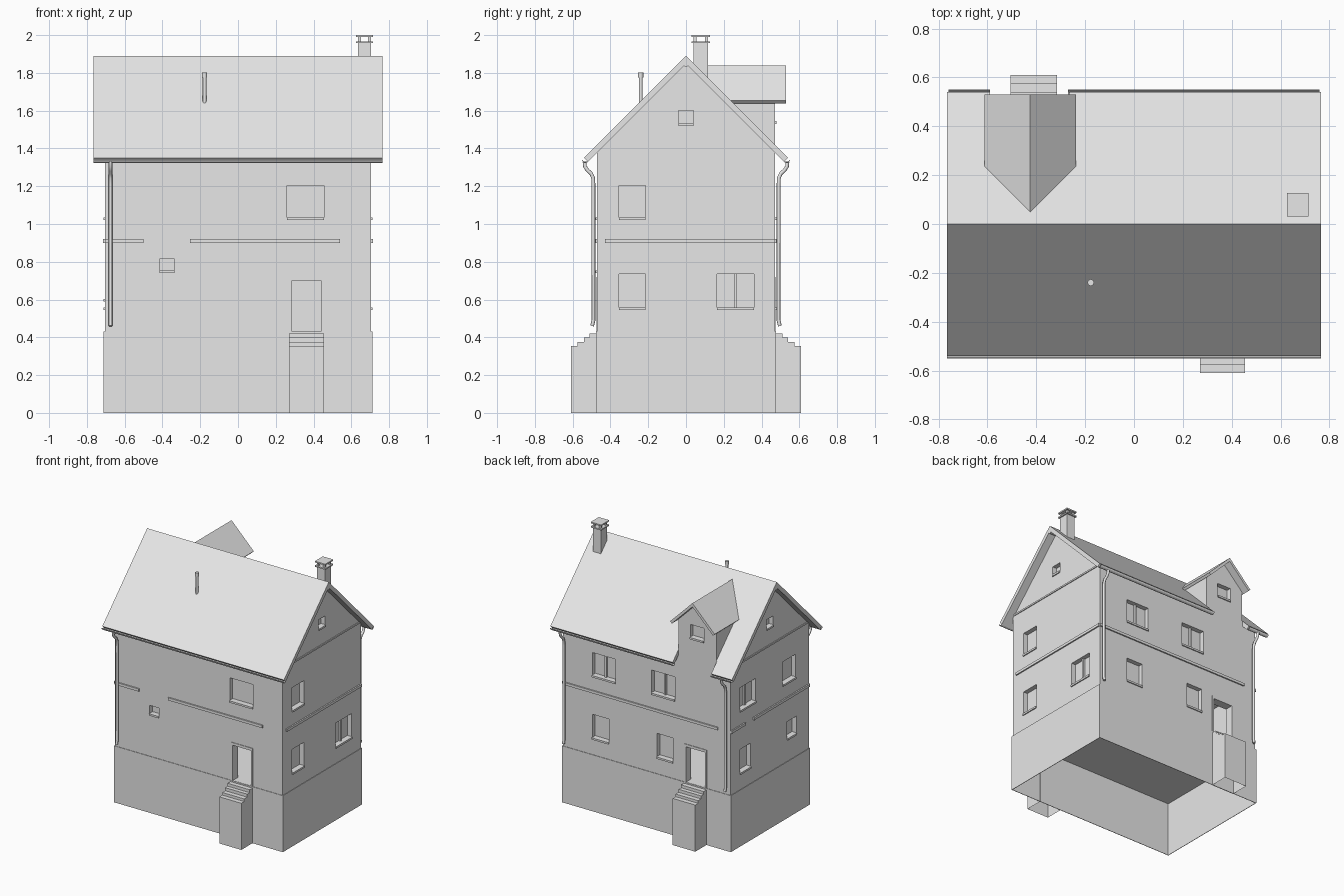
import bpy, bmesh, math
from mathutils import Vector

if "Cube" in bpy.data.objects:
    bpy.data.objects.remove(bpy.data.objects["Cube"])

grey = bpy.data.materials.new("light_grey")
grey.use_nodes = True
COLOUR = (0.8, 0.8, 0.8, 1)
grey.diffuse_color = COLOUR
grey.node_tree.nodes["Principled BSDF"].inputs["Base Color"].default_value = COLOUR


def add(name, bm):
    bmesh.ops.recalc_face_normals(bm, faces=bm.faces)
    mesh = bpy.data.meshes.new(name)
    bm.to_mesh(mesh)
    bm.free()
    mesh.materials.append(grey)
    ob = bpy.data.objects.new(name, mesh)
    bpy.context.collection.objects.link(ob)
    return ob


def add_box(bm, x0, x1, y0, y1, z0, z1):
    verts = bmesh.ops.create_cube(bm, size=1)["verts"]
    for v in verts:
        v.co = Vector((x0 + (v.co.x + 0.5) * (x1 - x0),
                       y0 + (v.co.y + 0.5) * (y1 - y0),
                       z0 + (v.co.z + 0.5) * (z1 - z0)))


def boxes(name, dims):
    bm = bmesh.new()
    for d in dims:
        add_box(bm, *d)
    return add(name, bm)


def prism(name, points, a, b, axis, open_bottom=False):
    """Extrude a (horizontal, z) profile from a to b along x or y."""
    bm = bmesh.new()
    place = (lambda p, t: (t, p[0], p[1])) if axis == "x" else (lambda p, t: (p[0], t, p[1]))
    face = bm.faces.new([bm.verts.new(place(p, a)) for p in points])
    ext = bmesh.ops.extrude_face_region(bm, geom=[face])["geom"]
    shift = Vector(place((0, 0), b - a))
    bmesh.ops.translate(bm, vec=shift, verts=[g for g in ext if isinstance(g, bmesh.types.BMVert)])
    if open_bottom:
        low = [f for f in bm.faces if all(v.co.z < 0.001 for v in f.verts)]
        bmesh.ops.delete(bm, geom=low, context="FACES_ONLY")
    return add(name, bm)


def cut(ob, dims):
    """Subtract boxes and bake the result."""
    cutter = boxes("cutter", dims)
    cutter.hide_render = True
    mod = ob.modifiers.new("cut", "BOOLEAN")
    mod.operation, mod.solver, mod.object = "DIFFERENCE", "EXACT", cutter
    bake(ob)
    bpy.data.objects.remove(cutter)


def bake(ob):
    graph = bpy.context.evaluated_depsgraph_get()
    mesh = bpy.data.meshes.new_from_object(ob.evaluated_get(graph))
    ob.modifiers.clear()
    ob.data = mesh


def tube(name, path, radius):
    """Round pipe along a path."""
    cu = bpy.data.curves.new(name, "CURVE")
    cu.dimensions, cu.bevel_depth, cu.bevel_resolution, cu.use_fill_caps = "3D", radius, 2, True
    sp = cu.splines.new("POLY")
    sp.points.add(len(path) - 1)
    for p, co in zip(sp.points, path):
        p.co = (*co, 1)
    tmp = bpy.data.objects.new("tmp", cu)
    bpy.context.collection.objects.link(tmp)
    graph = bpy.context.evaluated_depsgraph_get()
    mesh = bpy.data.meshes.new_from_object(tmp.evaluated_get(graph))
    bpy.data.objects.remove(tmp)
    mesh.materials.clear()
    mesh.materials.append(grey)
    mesh.shade_smooth()
    ob = bpy.data.objects.new(name, mesh)
    bpy.context.collection.objects.link(ob)
    return ob


HX, HY = 0.705, 0.47


def on_wall(wall, a, b, z0, z1, depth, out):
    """Box on a wall: a..b along it, from depth inside to out outside."""
    axis, side = wall
    half = HX if axis == "x" else HY
    lo, hi = sorted((side * (half - depth), side * (half + out)))
    return (lo, hi, a, b, z0, z1) if axis == "x" else (a, b, lo, hi, z0, z1)


FRONT, BACK, PLUS, MINUS = ("y", -1), ("y", 1), ("x", 1), ("x", -1)
UP, LOW = (1.02, 1.205), (0.545, 0.735)

# wall, start, end, (bottom, top), has mullion
windows = [
    (FRONT, 0.26, 0.455, UP, False), (FRONT, -0.415, -0.335, (0.74, 0.815), False),
    (BACK, 0.265, 0.46, UP, True), (BACK, -0.235, -0.04, UP, True),
    (BACK, 0.32, 0.46, LOW, False), (BACK, -0.22, -0.085, LOW, False),
    (PLUS, -0.355, -0.215, UP, False), (PLUS, -0.355, -0.215, LOW, False),
    (PLUS, 0.165, 0.36, LOW, True), (PLUS, -0.04, 0.04, (1.52, 1.6), False),
    (MINUS, 0.17, 0.36, UP, True), (MINUS, -0.31, -0.155, UP, False),
    (MINUS, 0.23, 0.36, LOW, False), (MINUS, -0.32, -0.21, (0.59, 0.73), False),
    (MINUS, -0.04, 0.04, (1.52, 1.6), False),
]
dormer_window = (BACK, -0.48, -0.365, (1.53, 1.64), False)
doors = [(FRONT, 0.27, 0.455), (BACK, -0.505, -0.315)]


def recess(w):
    return on_wall(w[0], w[1], w[2], *w[3], 0.035, 0.05)


# Walls with ground floor room, window recesses and door openings
walls = prism("walls", [(-HY, 0.41), (HY, 0.41), (HY, 1.38), (0, 1.85), (-HY, 1.38)], -HX, HX, "x")
cut(walls, [(-HX + 0.06, HX - 0.06, -HY + 0.06, HY - 0.06, 0.43, 0.9)])
cut(walls, [recess(w) for w in windows]
    + [on_wall(w, a + 0.015, b - 0.015, 0.43, 0.7, 0.1, 0.05) for w, a, b in doors])

# Sills and mullions
boxes("window_sills", [on_wall(w, a, b, z[0], z[0] + 0.014, 0.036, 0.008)
                       for w, a, b, z, _ in windows + [dormer_window]])
boxes("window_mullions", [on_wall(w, (a + b) / 2 - 0.007, (a + b) / 2 + 0.007, *z, 0.036, -0.02)
                          for w, a, b, z, m in windows if m])

# Door frames
frames = []
for w, a, b in doors:
    frames += [on_wall(w, a, a + 0.015, 0.43, 0.72, 0.05, 0.004),
               on_wall(w, b - 0.015, b, 0.43, 0.72, 0.05, 0.004),
               on_wall(w, a + 0.015, b - 0.015, 0.7, 0.72, 0.05, 0.004)]
boxes("door_frames", frames)

# Foundation: open shell
bm = bmesh.new()
E = 0.006
add_box(bm, -HX - E, HX + E, -HY - E, HY + E, 0, 0.43)
flat = [f for f in bm.faces if abs(f.normal.z) > 0.9]
bmesh.ops.delete(bm, geom=flat, context="FACES_ONLY")
foundation = add("foundation", bm)
mod = foundation.modifiers.new("thickness", "SOLIDIFY")
mod.thickness, mod.offset = 0.005, -1
bake(foundation)

# Entrance stairs
steps = [(0.61, 0.355), (0.575, 0.375), (0.54, 0.398), (0.51, 0.42)]
for (w, a, b), label in zip(doors, ("front", "back")):
    s = w[1]
    profile = [(s * HY, 0), (s * 0.61, 0)]
    for i, (y, z) in enumerate(steps):
        profile += [(s * y, z), (s * (steps[i + 1][0] if i < 3 else HY), z)]
    prism(label + "_stairs", profile, a, b, "x", open_bottom=True)

# Trim bands
boxes("trim_bands", [on_wall(w, a, b, z, z + 0.02, 0.01, 0.01) for w, a, b, z in [
    (FRONT, -HX, -0.5, 0.9), (FRONT, -0.255, 0.54, 0.9), (BACK, -0.6, HX, 0.9),
    (PLUS, -0.43, 0.47, 0.9), (MINUS, -0.47, 0.2, 0.9), (MINUS, 0.3, 0.47, 0.9)]])
boxes("gable_bands", [on_wall(w, -0.45, 0.45, 1.388, 1.4, 0.01, 0.006) for w in (PLUS, MINUS)])

# Main roof with a notch for the dormer
roof = prism("main_roof", [(0, 1.89), (0.54, 1.35), (0.519, 1.329), (0, 1.848),
                           (-0.519, 1.329), (-0.54, 1.35)], -0.765, 0.765, "x")
cut(roof, [(-0.59, -0.265, HY, 0.6, 1.2, 1.6)])
tube("ridge_beam", [(-0.765, 0, 1.842), (0.765, 0, 1.842)], 0.012)

# Dormer
DX = -0.425
dormer = prism("dormer_walls", [(DX - 0.16, 1.38), (DX + 0.16, 1.38), (DX + 0.16, 1.652),
                                (DX, 1.812), (DX - 0.16, 1.652)], 0.1, HY, "y")
cut(dormer, [recess(dormer_window)])
prism("dormer_roof", [(DX, 1.84), (DX + 0.187, 1.653), (DX + 0.173, 1.639), (DX, 1.812),
                      (DX - 0.173, 1.639), (DX - 0.187, 1.653)], 0.05, 0.53, "y")

# Gutters: half-round troughs
ring = [(math.cos(t), math.sin(t)) for t in [math.pi * (1 + i / 8) for i in range(9)]]
for name, s, a, b in [("front_gutter", -1, -0.765, 0.765),
                      ("back_gutter_long", 1, -0.27, 0.76), ("back_gutter_short", 1, -0.76, -0.59)]:
    trough = [(s * 0.533 + 0.017 * c, 1.34 + 0.017 * v) for c, v in ring]
    trough += [(s * 0.533 + 0.013 * c, 1.34 + 0.013 * v) for c, v in reversed(ring)]
    prism(name, trough, a, b, "x")

# Downpipes
for name, x, s in [("front_downpipe", -0.675, -1), ("back_downpipe_a", -0.675, 1),
                   ("back_downpipe_b", 0.685, 1)]:
    bend = [(0.537, 1.33), (0.535, 1.305), (0.522, 1.285), (0.503, 1.268),
            (0.492, 1.245), (0.49, 1.21), (0.49, 0.49), (0.497, 0.46)]
    tube(name, [(x, s * y, z) for y, z in bend], 0.01)

# Chimney with an open cap
CX, CY = 0.67, 0.078
boxes("chimney", [(CX - 0.034, CX + 0.034, CY - 0.038, CY + 0.038, 1.75, 1.957),
                  (CX - 0.044, CX + 0.044, CY - 0.048, CY + 0.048, 1.957, 1.967),
                  (CX - 0.044, CX + 0.044, CY - 0.048, CY + 0.048, 1.99, 2.0)]
      + [(CX + i * 0.026 - 0.008, CX + i * 0.026 + 0.008, CY + j * 0.03 - 0.008,
          CY + j * 0.03 + 0.008, 1.967, 1.99) for i in (-1, 1) for j in (-1, 1)])

# Vent pipe
tube("vent_pipe", [(-0.177, -0.24, 1.6), (-0.177, -0.24, 1.79)], 0.01)
tube("vent_cap", [(-0.177, -0.24, 1.775), (-0.177, -0.24, 1.803)], 0.014)
